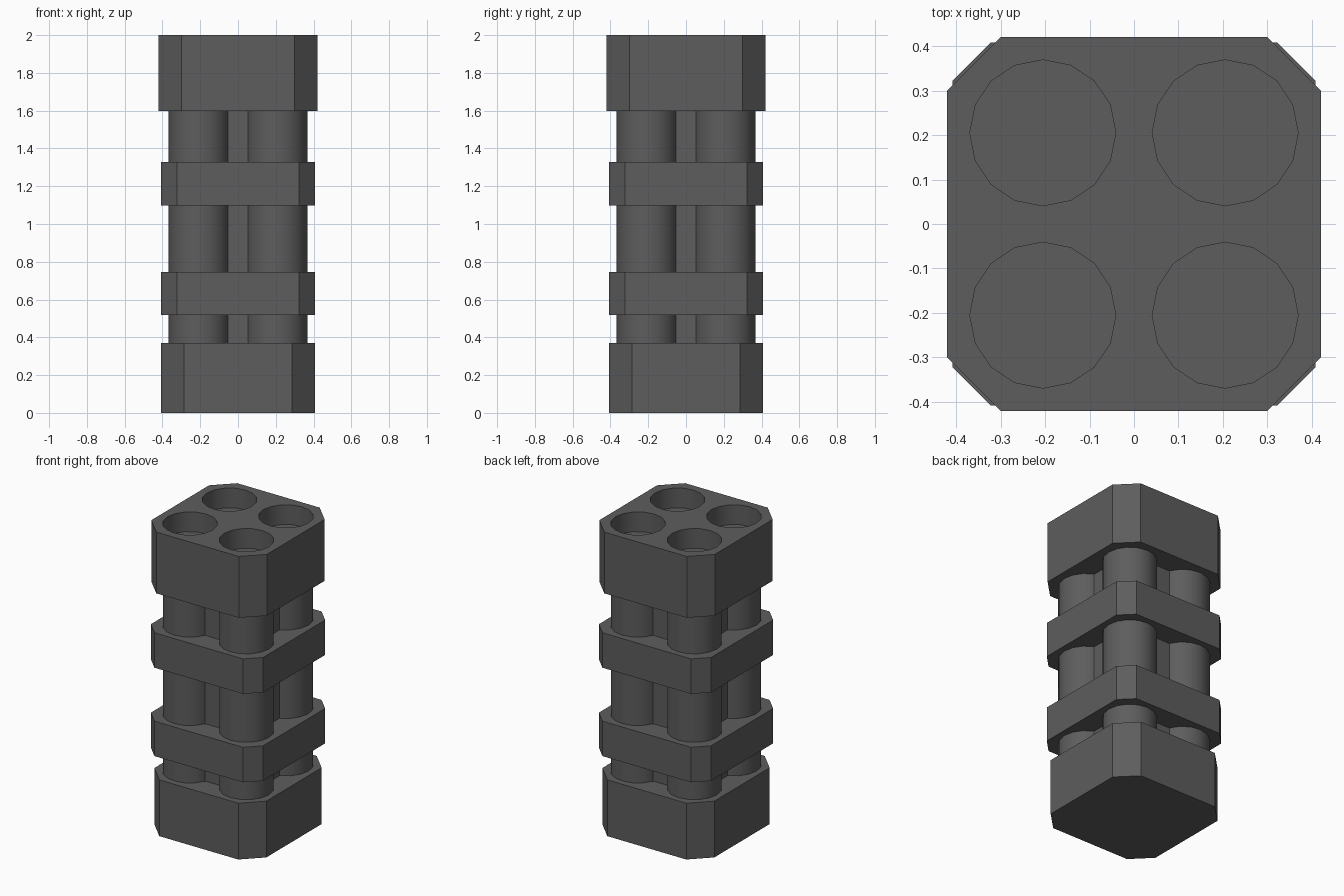
import bpy, math

if "Cube" in bpy.data.objects:
    bpy.data.objects.remove(bpy.data.objects["Cube"])

SIDES = 16
TUBE_POS = 0.205
TUBE_R = 0.164
HOLE_DEPTH = 0.13

dark = bpy.data.materials.new("dark_grey")
dark.diffuse_color = (0.11, 0.11, 0.11, 1)
dark.use_nodes = True
dark.node_tree.nodes["Principled BSDF"].inputs["Base Color"].default_value = dark.diffuse_color


def prism(name, half, flat, z0, z1):
    """Square block with cut corners; flat is the half length of each main face."""
    ring = [(flat, -half), (half, -flat), (half, flat), (flat, half),
            (-flat, half), (-half, flat), (-half, -flat), (-flat, -half)]
    n = len(ring)
    verts = [(x, y, z) for z in (z0, z1) for x, y in ring]
    faces = [tuple(reversed(range(n))), tuple(range(n, 2 * n))]
    faces += [(i, (i + 1) % n, (i + 1) % n + n, i + n) for i in range(n)]
    mesh = bpy.data.meshes.new(name)
    mesh.from_pydata(verts, [], faces)
    mesh.materials.append(dark)
    obj = bpy.data.objects.new(name, mesh)
    bpy.context.collection.objects.link(obj)
    return obj


def cylinder(name, x, y, z0, z1):
    bpy.ops.mesh.primitive_cylinder_add(vertices=SIDES, radius=TUBE_R, depth=z1 - z0,
                                        location=(x, y, (z0 + z1) / 2))
    obj = bpy.context.object
    obj.name = name
    obj.data.materials.append(dark)
    bpy.ops.object.shade_smooth_by_angle(angle=math.radians(40))
    return obj


# stacked blocks: base, two collars and head
prism("base_block", 0.407, 0.287, 0.0, 0.37)
prism("lower_collar", 0.408, 0.322, 0.517, 0.747)
prism("upper_collar", 0.408, 0.322, 1.098, 1.328)
head = prism("head_block", 0.42, 0.30, 1.597, 2.0)

# inner core between the tubes
bpy.ops.mesh.primitive_cube_add(size=1, location=(0, 0, 0.985))
core = bpy.context.object
core.name = "core"
core.scale = (0.53, 0.53, 1.27)
core.data.materials.append(dark)

# four tubes, each with a round socket sunk into the head
for i, (sx, sy) in enumerate([(-1, -1), (1, -1), (1, 1), (-1, 1)], 1):
    x, y = sx * TUBE_POS, sy * TUBE_POS
    cylinder(f"tube_{i}", x, y, 0.35, 1.62)
    cutter = cylinder(f"socket_cutter_{i}", x, y, 2.0 - HOLE_DEPTH, 2.2)
    cutter.hide_render = True
    cutter.hide_set(True)
    cut = head.modifiers.new(f"socket_{i}", 'BOOLEAN')
    cut.operation = 'DIFFERENCE'
    cut.solver = 'EXACT'
    cut.object = cutter

# keep the head faces flat and the socket walls smooth
bpy.context.view_layer.objects.active = head
head.select_set(True)
for mod in list(head.modifiers):
    bpy.ops.object.modifier_apply(modifier=mod.name)
bpy.ops.object.select_all(action='DESELECT')
head.select_set(True)
bpy.ops.object.shade_smooth_by_angle(angle=math.radians(40))
